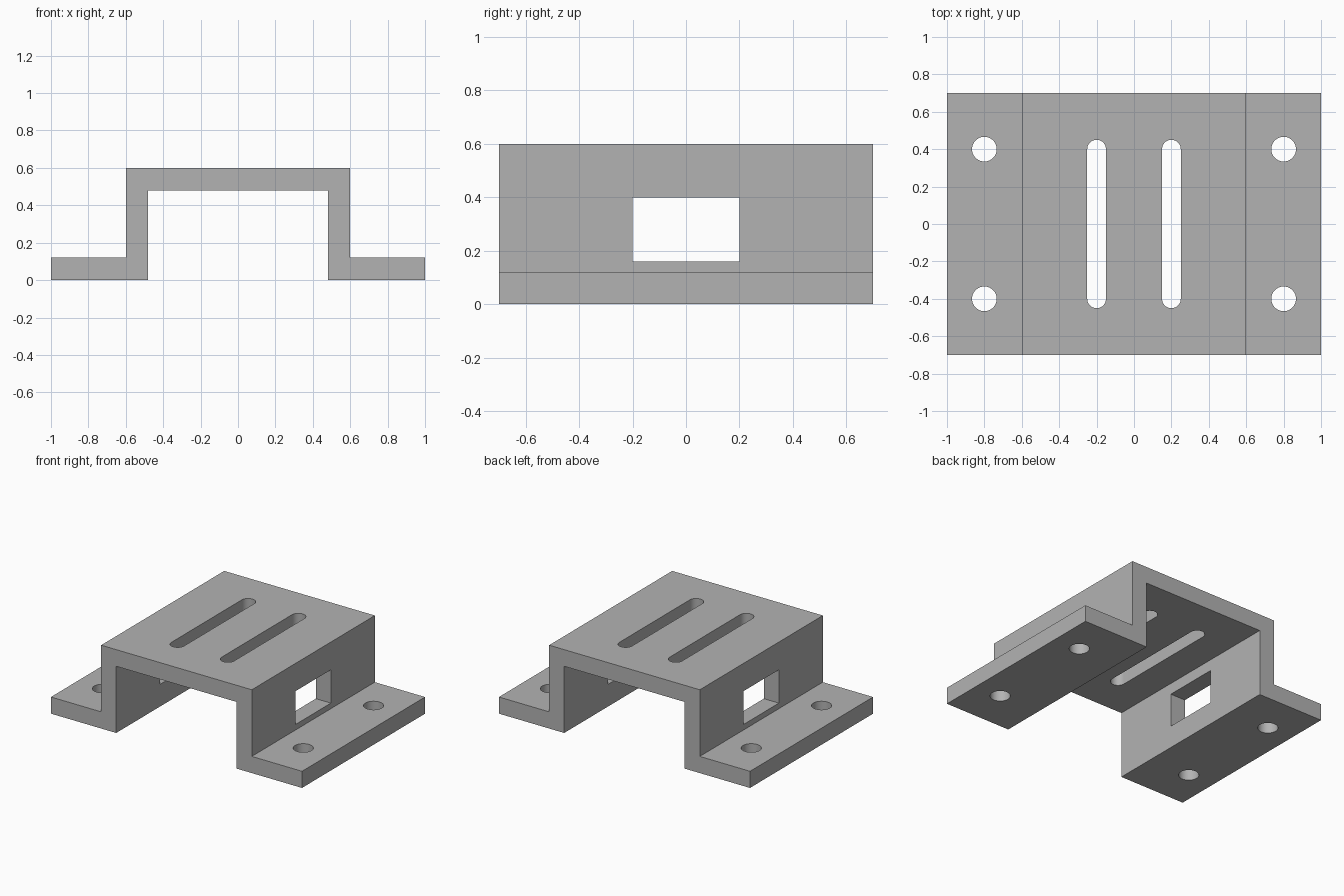
import bpy
import bmesh
from math import cos, sin, pi, radians
from mathutils import Vector

cube = bpy.data.objects.get("Cube")
if cube:
    bpy.data.objects.remove(cube, do_unlink=True)

HALF_DEPTH = 0.7
WALL = 0.12
HEIGHT = 0.6

grey = bpy.data.materials.new("plain grey")
grey.use_nodes = True
colour = (0.45, 0.45, 0.45, 1)
grey.diffuse_color = colour
grey.node_tree.nodes["Principled BSDF"].inputs["Base Color"].default_value = colour


def prism(bm, outline, direction):
    """Extrude a closed outline of 3D points along a direction."""
    face = bm.faces.new([bm.verts.new(p) for p in outline])
    result = bmesh.ops.extrude_face_region(bm, geom=[face])
    moved = [g for g in result["geom"] if isinstance(g, bmesh.types.BMVert)]
    bmesh.ops.translate(bm, verts=moved, vec=Vector(direction))


def stadium(x, y, radius, reach, z, steps=24):
    """Round outline, stretched along y by reach at both ends."""
    angles = [pi * i / steps for i in range(steps + 1)]
    top = [(x + radius * cos(a), y + reach + radius * sin(a), z) for a in angles]
    bottom = [(x - radius * cos(a), y - reach - radius * sin(a), z) for a in angles]
    if reach == 0:
        top, bottom = top[:-1], bottom[:-1]
    return top + bottom


def finish(bm, name):
    bmesh.ops.recalc_face_normals(bm, faces=bm.faces)
    mesh = bpy.data.meshes.new(name)
    bm.to_mesh(mesh)
    bm.free()
    mesh.materials.append(grey)
    obj = bpy.data.objects.new(name, mesh)
    bpy.context.collection.objects.link(obj)
    return obj


# Hat-shaped bracket: half profile mirrored, then extruded front to back
half = [(0.6 - WALL, HEIGHT - WALL), (0.6 - WALL, 0), (1, 0),
        (1, WALL), (0.6, WALL), (0.6, HEIGHT)]
profile = half + [(-x, z) for x, z in reversed(half)]
bm = bmesh.new()
prism(bm, [(x, -HALF_DEPTH, z) for x, z in profile], (0, 2 * HALF_DEPTH, 0))
bracket = finish(bm, "bracket")

# Cutter for the bolt holes, top slots and side windows
bm = bmesh.new()
for side in (-1, 1):
    for end in (-1, 1):
        prism(bm, stadium(side * 0.8, end * 0.4, 0.066, 0, -0.1), (0, 0, 0.4))
    prism(bm, stadium(side * 0.2, 0, 0.05, 0.4, 0.44), (0, 0, 0.3))
window = [(-0.7, -0.2, 0.16), (-0.7, 0.2, 0.16), (-0.7, 0.2, 0.4), (-0.7, -0.2, 0.4)]
prism(bm, window, (1.4, 0, 0))
cutter = finish(bm, "opening_cutter")
cutter.hide_render = True

cut = bracket.modifiers.new("openings", "BOOLEAN")
cut.operation = "DIFFERENCE"
cut.solver = "EXACT"
cut.object = cutter

# Apply the cut, drop the cutter and smooth the round walls
bpy.ops.object.select_all(action="DESELECT")
bracket.select_set(True)
bpy.context.view_layer.objects.active = bracket
bpy.ops.object.modifier_apply(modifier=cut.name)
bpy.data.objects.remove(cutter, do_unlink=True)
bpy.ops.object.shade_smooth_by_angle(angle=radians(30))
